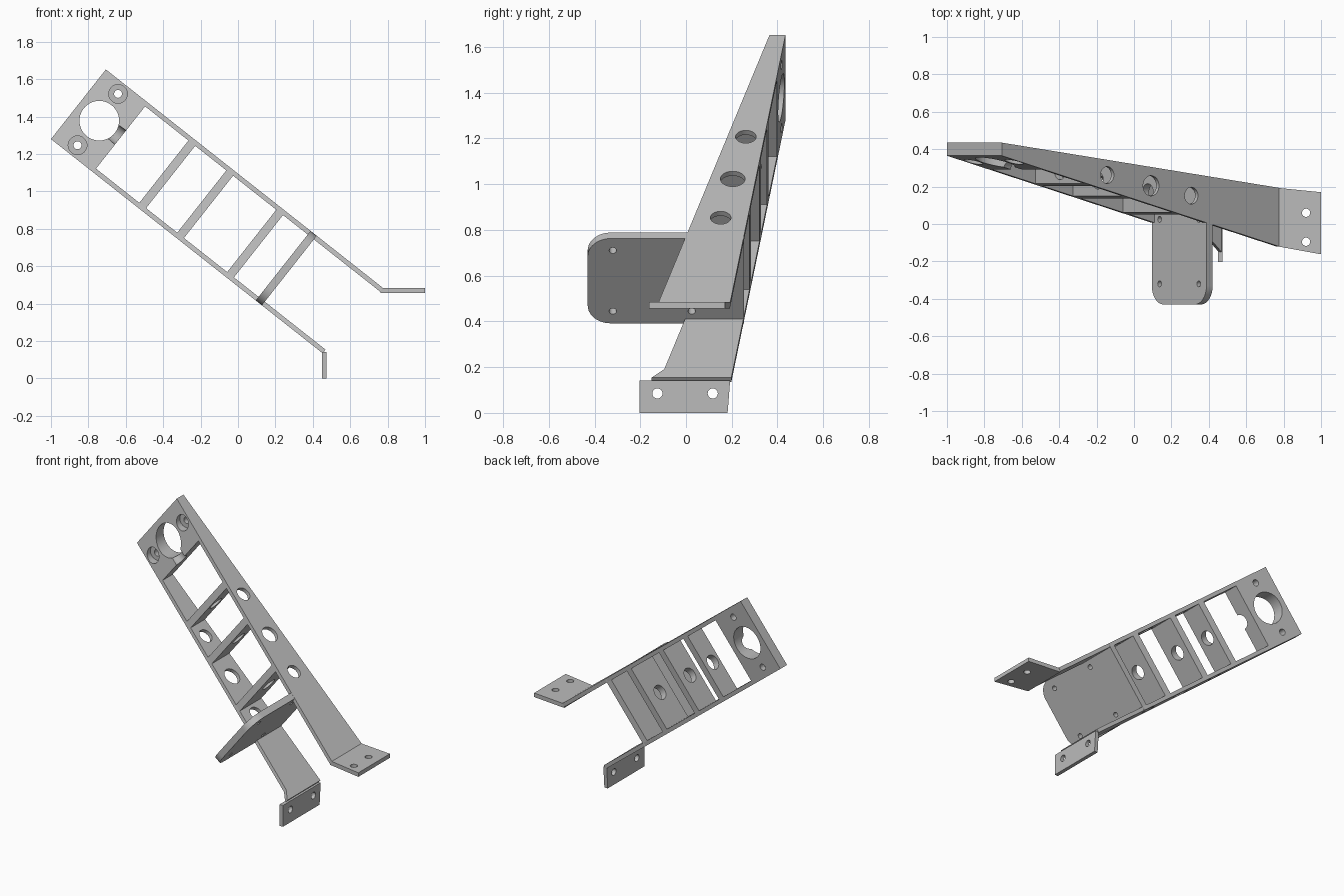
import bpy, bmesh, math
from mathutils import Matrix, Vector

if "Cube" in bpy.data.objects:
    bpy.data.objects.remove(bpy.data.objects["Cube"])

grey = bpy.data.materials.new("plain grey")
grey.use_nodes = True
grey.diffuse_color = (0.5, 0.5, 0.5, 1)
grey.node_tree.nodes["Principled BSDF"].inputs["Base Color"].default_value = (0.5, 0.5, 0.5, 1)

# Sloping frame: U runs down the beam, V across it, Y is depth
X, Y, Z = Vector((1, 0, 0)), Vector((0, 1, 0)), Vector((0, 0, 1))
SLOPE = math.radians(38.25)
U = Vector((math.cos(SLOPE), 0, -math.sin(SLOPE)))
V = U.cross(Y)
ORIGIN = Vector((-1, 0, 1.28))
WIDTH, WALL, HEAD = 0.474, 0.025, 0.287


def front(u):
    return 0.365 - 0.257 * u


def back(u):
    return 0.435 - 0.128 * u


def at(u, y, v):
    return ORIGIN + U * u + Y * y + V * v


def prism(name, points, axes, low, high, origin=Vector()):
    """Extrude a 2D outline along the third axis."""
    a, b, c = axes
    bm = bmesh.new()
    base = [bm.verts.new(origin + a * p + b * q + c * low) for p, q in points]
    face = bm.faces.new(base)
    new = bmesh.ops.extrude_face_region(bm, geom=[face])["geom"]
    bmesh.ops.translate(bm, vec=c * (high - low),
                        verts=[g for g in new if isinstance(g, bmesh.types.BMVert)])
    bmesh.ops.recalc_face_normals(bm, faces=bm.faces)
    mesh = bpy.data.meshes.new(name)
    bm.to_mesh(mesh)
    bm.free()
    mesh.materials.append(grey)
    obj = bpy.data.objects.new(name, mesh)
    bpy.context.collection.objects.link(obj)
    return obj


def drill(obj, start, end, radius):
    """Cut a round hole from start to end."""
    axis = end - start
    spin = axis.to_track_quat("Z", "Y").to_matrix().to_4x4()
    bm = bmesh.new()
    bmesh.ops.create_cone(bm, cap_ends=True, segments=40, radius1=radius, radius2=radius,
                          depth=axis.length,
                          matrix=Matrix.Translation((start + end) / 2) @ spin)
    mesh = bpy.data.meshes.new("cutter")
    bm.to_mesh(mesh)
    bm.free()
    mesh.materials.append(grey)
    cutter = bpy.data.objects.new("cutter", mesh)
    cutter.hide_render = True
    bpy.context.collection.objects.link(cutter)
    mod = obj.modifiers.new("hole", "BOOLEAN")
    mod.operation, mod.solver, mod.object = "DIFFERENCE", "EXACT", cutter
    bpy.context.view_layer.objects.active = obj
    bpy.ops.object.modifier_apply(modifier=mod.name)
    bpy.data.objects.remove(cutter)


def section(u0, u1):
    """Tapered side outline between two stations of the beam."""
    return [(u0, front(u0)), (u1, front(u1)), (u1, back(u1)), (u0, back(u0))]


BEAM = (U, Y, V)
mid = WIDTH / 2
parts = []

# Head block: large bore, two counterbored screw holes, channel to the window
head = prism("head_block", section(0, HEAD), BEAM, 0, WIDTH, ORIGIN)
drill(head, at(0.142, 0, mid), at(0.142, 1, mid), 0.106)
for v in (0.062, WIDTH - 0.062):
    drill(head, at(0.132, 0, v), at(0.132, 0.375, v), 0.05)
    drill(head, at(0.132, 0, v), at(0.132, 1, v), 0.021)
drill(head, at(0.16, front(HEAD), mid), at(0.4, front(HEAD), mid), 0.048)
parts.append(head)

# Side rails with lightening holes
upper_end, lower_end = 1.887, 1.85
lower_outline = [(HEAD, front(HEAD)), (1.79, front(1.79)), (lower_end, -0.15),
                 (lower_end, back(lower_end)), (HEAD, back(HEAD))]
rails = [("upper_rail", section(HEAD, upper_end), WIDTH - WALL),
         ("lower_rail", lower_outline, 0)]
for name, outline, v in rails:
    rail = prism(name, outline, BEAM, v, v + WALL, ORIGIN)
    for u, radius in ((0.718, 0.045), (1.016, 0.054), (1.29, 0.045)):
        y = (front(u) + back(u)) / 2
        drill(rail, at(u, y, v - 0.1), at(u, y, v + 0.1), radius)
    parts.append(rail)

# Cross ribs
for i, u in enumerate((0.605, 0.863, 1.203)):
    rib = prism(f"cross_rib_{i + 1}", section(u - 0.023, u + 0.023), BEAM,
                WALL, WIDTH - WALL, ORIGIN)
    y = (front(u) + back(u)) / 2
    drill(rib, at(u - 0.1, y, mid), at(u + 0.1, y, mid), 0.047)
    parts.append(rib)

# Mounting plate with rounded front corners
u, gap, corner, nose = 1.394, 0.001, 0.1, -0.43
outline = [(back(u) - 0.004, WIDTH - gap), (back(u) - 0.004, gap)]
for cv, begin in ((gap + corner, 270), (WIDTH - gap - corner, 180)):
    for step in range(11):
        angle = math.radians(begin - step * 9)
        outline.append((nose + corner + corner * math.cos(angle),
                        cv + corner * math.sin(angle)))
plate = prism("mounting_plate", outline, (Y, V, U), u, u + 0.042, ORIGIN)
for y in (-0.32, 0.025):
    for side in (-1, 1):
        v = mid + side * 0.169
        drill(plate, at(u - 0.1, y, v), at(u + 0.1, y, v), 0.016)
parts.append(plate)

# Level foot tab at the end of the upper rail
tab = prism("upper_foot_tab", [(0.762, -0.118), (0.78, -0.122), (1, -0.162), (1, 0.17),
                               (0.78, 0.192), (0.762, 0.193)], (X, Y, Z), 0.457, 0.484)
for y in (-0.095, 0.06):
    drill(tab, Vector((0.92, y, 0.3)), Vector((0.92, y, 0.6)), 0.022)
parts.append(tab)

# Upright foot tab at the end of the lower rail
tab = prism("lower_foot_tab", [(-0.204, 0), (0.182, 0), (0.193, 0.142), (-0.204, 0.142)],
            (Y, Z, X), 0.449, 0.474)
for y in (-0.125, 0.117):
    drill(tab, Vector((0.3, y, 0.085)), Vector((0.6, y, 0.085)), 0.022)
parts.append(tab)

# Smooth hole walls, keep edges sharp
bpy.ops.object.select_all(action="DESELECT")
for part in parts:
    part.select_set(True)
bpy.context.view_layer.objects.active = parts[0]
bpy.ops.object.shade_smooth_by_angle(angle=math.radians(30))
